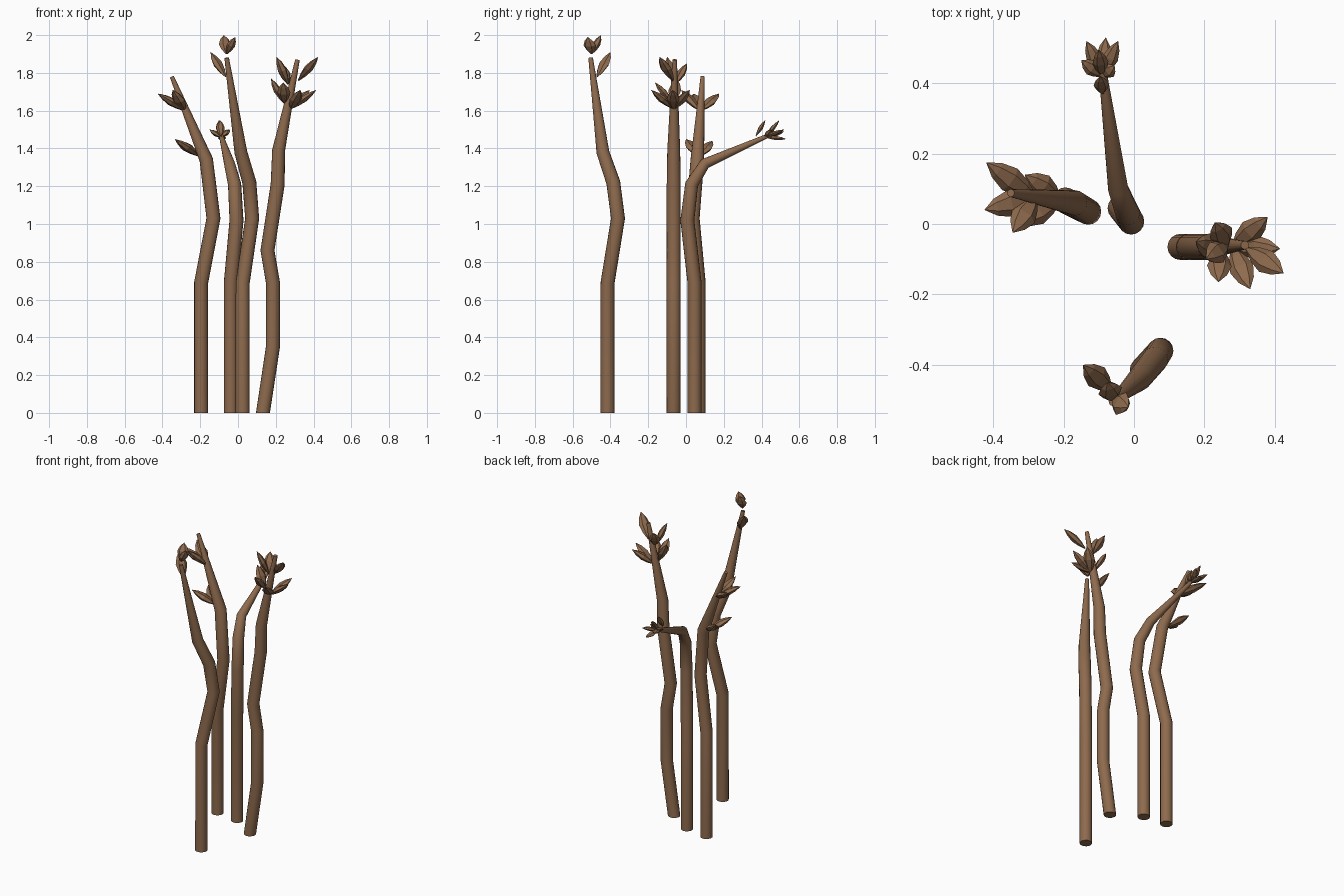
import bpy
import bmesh
from math import cos, sin, tau
from mathutils import Vector

UP = Vector((0, 0, 1))

# Remove the default cube
default_cube = bpy.data.objects.get("Cube")
if default_cube:
    bpy.data.objects.remove(default_cube, do_unlink=True)

# The single bark colour
bark = bpy.data.materials.new("bark brown")
bark.use_nodes = True
bark_colour = (0.27, 0.145, 0.075, 1.0)
bark.diffuse_color = bark_colour
bark.node_tree.nodes["Principled BSDF"].inputs["Base Color"].default_value = bark_colour


def make_object(name, bm, smooth):
    """Turn a bmesh into a named object with the bark material."""
    bmesh.ops.recalc_face_normals(bm, faces=bm.faces[:])
    mesh = bpy.data.meshes.new(name)
    bm.to_mesh(mesh)
    bm.free()
    mesh.materials.append(bark)
    obj = bpy.data.objects.new(name, mesh)
    bpy.context.collection.objects.link(obj)
    if smooth:
        bpy.ops.object.select_all(action="DESELECT")
        obj.select_set(True)
        bpy.context.view_layer.objects.active = obj
        bpy.ops.object.shade_smooth_by_angle(angle=0.6)
    return obj


def ring(bm, centre, side, other, sides):
    """Ellipse of vertices around centre, spanned by two half-axes."""
    angles = [tau * i / sides for i in range(sides)]
    return [bm.verts.new(centre + side * cos(a) + other * sin(a)) for a in angles]


def bridge(bm, low, high):
    """Quads between two rings of equal length."""
    count = len(low)
    for i in range(count):
        j = (i + 1) % count
        bm.faces.new((low[i], low[j], high[j], high[i]))


def make_stem(name, path, sides=16):
    """Sweep a tapering tube through (x, y, z, radius) points."""
    bm = bmesh.new()
    points = [Vector(p[:3]) for p in path]
    rings = []
    for i, point in enumerate(points):
        before = points[max(i - 1, 0)]
        after = points[min(i + 1, len(points) - 1)]
        if i == 0:
            direction = UP
        elif after is point:
            direction = (point - before).normalized()
        else:
            direction = ((point - before).normalized() + (after - point).normalized()).normalized()
        turn = UP.rotation_difference(direction)
        radius = path[i][3]
        side = turn @ Vector((radius, 0, 0))
        other = turn @ Vector((0, radius, 0))
        rings.append(ring(bm, point, side, other, sides))
    for low, high in zip(rings, rings[1:]):
        bridge(bm, low, high)
    bm.faces.new(rings[0])
    bm.faces.new(rings[-1])
    return make_object(name, bm, smooth=True)


# Leaf outline: share of the length, share of the half width
LEAF_PROFILE = [(0, 0.15), (0.25, 0.7), (0.52, 1), (0.78, 0.66)]


def add_leaf(bm, base, tip, width, sides=6):
    """Flattened, faceted bud with a pointed tip."""
    base, tip = Vector(base), Vector(tip)
    axis = tip - base
    side = axis.cross(UP).normalized()
    normal = side.cross(axis).normalized()
    rings = []
    for along, share in LEAF_PROFILE:
        half = width * share / 2
        rings.append(ring(bm, base + axis * along, side * half, normal * half * 0.55, sides))
    for low, high in zip(rings, rings[1:]):
        bridge(bm, low, high)
    bm.faces.new(rings[0])
    point = bm.verts.new(tip)
    last = rings[-1]
    for i in range(sides):
        bm.faces.new((last[i], last[(i + 1) % sides], point))


def make_leaves(name, clusters, width):
    """One object of leaves; each cluster has a base and several tips."""
    bm = bmesh.new()
    for base, tips in clusters:
        for tip in tips:
            add_leaf(bm, base, tip, width)
    return make_object(name, bm, smooth=False)


R = 0.037  # full stem radius

# Front stem with three leaves
make_stem("front_stem", [
    (0.025, -0.415, 0, R), (0.025, -0.415, 0.69, R), (0.075, -0.36, 1.03, R),
    (0.06, -0.385, 1.22, R), (0.015, -0.44, 1.38, 0.034), (-0.06, -0.505, 1.88, 0.012)])
make_leaves("front_leaves", [
    ((-0.065, -0.47, 1.78), [(-0.145, -0.4, 1.91)]),
    ((-0.06, -0.5, 1.9), [(-0.075, -0.45, 2), (-0.015, -0.52, 1.99)])], 0.07)

# Right stem with two leaf clusters
make_stem("right_stem", [
    (-0.195, 0.067, 0, R), (-0.195, 0.067, 0.69, R), (-0.13, 0.035, 1.03, R),
    (-0.168, 0.06, 1.34, 0.036), (-0.35, 0.088, 1.78, 0.011)])
make_leaves("right_leaves", [
    ((-0.21, 0.07, 1.36), [(-0.31, 0.14, 1.44), (-0.335, 0, 1.45)]),
    ((-0.28, 0.075, 1.6), [(-0.42, 0.175, 1.69), (-0.425, 0.04, 1.69),
                           (-0.345, -0.025, 1.71)])], 0.075)

# Back stem, bending far backward, with a tip cluster
make_stem("back_stem", [
    (-0.038, 0.045, 0, R), (-0.038, 0.045, 0.69, R), (-0.008, 0.007, 1.02, R),
    (-0.018, 0.03, 1.21, 0.035), (-0.045, 0.1, 1.32, 0.029), (-0.09, 0.44, 1.47, 0.011)])
make_leaves("back_leaves", [
    ((-0.09, 0.37, 1.465), [(-0.095, 0.42, 1.55)]),
    ((-0.09, 0.42, 1.46), [(-0.1, 0.495, 1.55), (-0.15, 0.465, 1.5), (-0.045, 0.52, 1.5),
                           (-0.08, 0.53, 1.45), (-0.135, 0.52, 1.49), (-0.055, 0.45, 1.5)])], 0.045)

# Left stem with two full leaf clusters
make_stem("left_stem", [
    (0.132, -0.065, 0, R), (0.185, -0.065, 0.35, R), (0.185, -0.065, 0.69, R),
    (0.156, -0.065, 0.86, R), (0.21, -0.065, 1.21, R), (0.215, -0.065, 1.39, 0.034),
    (0.315, -0.06, 1.87, 0.012)])
make_leaves("left_leaves", [
    ((0.28, -0.065, 1.61), [(0.38, 0.02, 1.71), (0.33, -0.185, 1.71), (0.415, -0.07, 1.71)]),
    ((0.245, -0.07, 1.64), [(0.175, -0.05, 1.77), (0.24, -0.165, 1.75)]),
    ((0.32, -0.07, 1.76), [(0.425, -0.14, 1.885)]),
    ((0.265, -0.06, 1.74), [(0.23, 0.005, 1.85), (0.205, -0.1, 1.885)])], 0.07)
